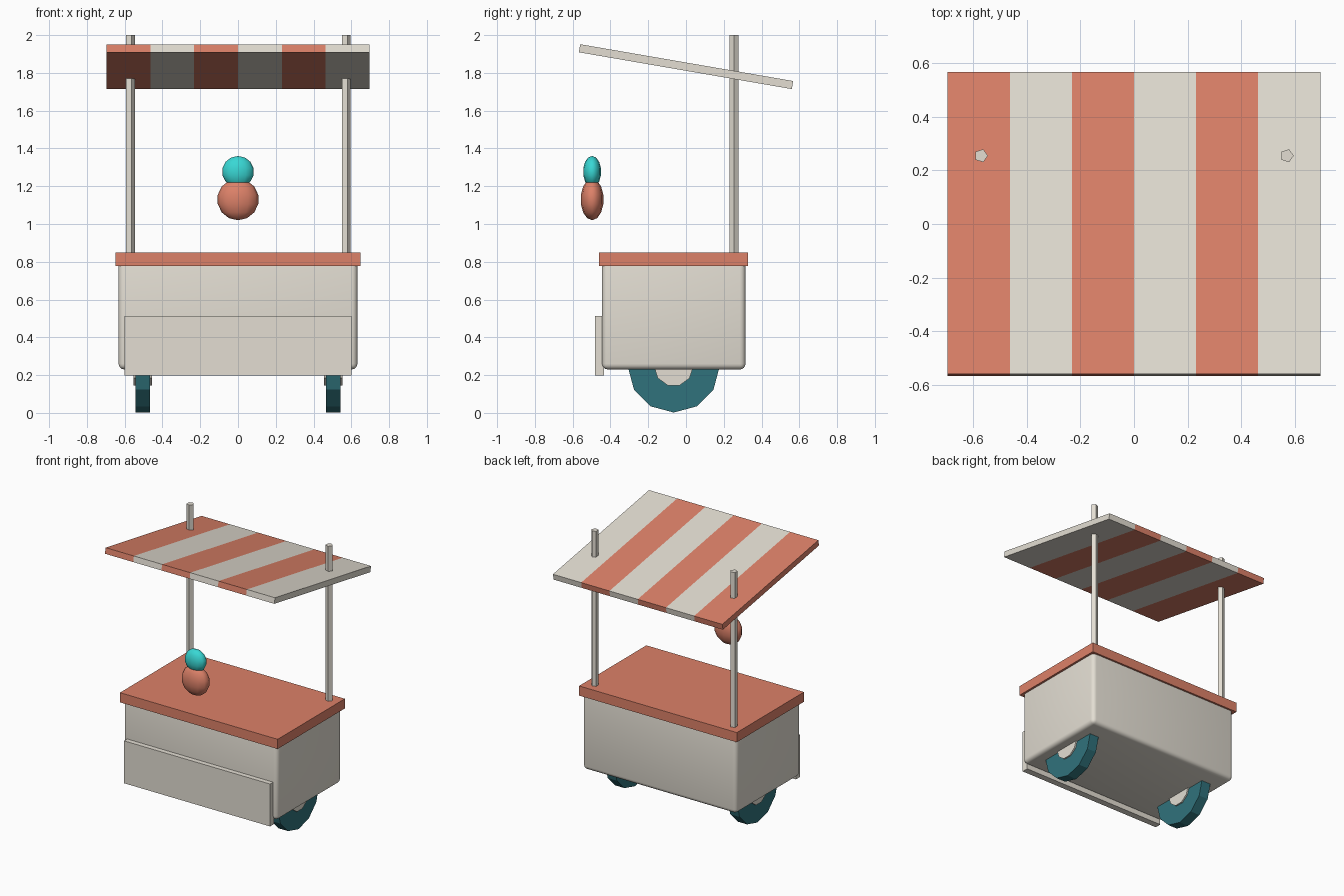
import bpy, bmesh
from math import radians, pi
from mathutils import Matrix

if "Cube" in bpy.data.objects:
    bpy.data.objects.remove(bpy.data.objects["Cube"])


def material(name, rgb):
    m = bpy.data.materials.new(name)
    m.diffuse_color = (*rgb, 1)
    m.use_nodes = True
    m.node_tree.nodes["Principled BSDF"].inputs["Base Color"].default_value = m.diffuse_color
    return m


CORAL = material("coral", (0.72, 0.22, 0.14))
CREAM = material("cream", (0.77, 0.73, 0.65))
TEAL = material("dark_teal", (0.03, 0.17, 0.2))
CYAN = material("cyan", (0.04, 0.68, 0.66))


def finish(bm, name, mats):
    bmesh.ops.recalc_face_normals(bm, faces=bm.faces)
    me = bpy.data.meshes.new(name)
    bm.to_mesh(me)
    bm.free()
    for m in mats:
        me.materials.append(m)
    ob = bpy.data.objects.new(name, me)
    bpy.context.collection.objects.link(ob)
    return ob


def smooth(ob, angle=40):
    bpy.ops.object.select_all(action='DESELECT')
    ob.select_set(True)
    bpy.context.view_layer.objects.active = ob
    bpy.ops.object.shade_smooth_by_angle(angle=radians(angle))


def box(name, lo, hi, mat, bevel=0):
    bm = bmesh.new()
    size = [h - l for l, h in zip(lo, hi)]
    mid = [(h + l) / 2 for l, h in zip(lo, hi)]
    bmesh.ops.create_cube(bm, size=1, matrix=Matrix.Translation(mid) @ Matrix.Diagonal((*size, 1)))
    if bevel:
        bmesh.ops.bevel(bm, geom=bm.edges[:], offset=bevel, segments=4, profile=0.5, affect='EDGES')
    ob = finish(bm, name, [mat])
    if bevel:
        smooth(ob)
    return ob


def cylinder(name, centre, r, depth, sides, mat, rot):
    bm = bmesh.new()
    bmesh.ops.create_cone(bm, cap_ends=True, segments=sides, radius1=r, radius2=r, depth=depth,
                          matrix=Matrix.Translation(centre) @ rot)
    return finish(bm, name, [mat])


def scoop(name, z, radii, mat):
    bm = bmesh.new()
    bmesh.ops.create_uvsphere(bm, u_segments=12, v_segments=7, radius=1,
                              matrix=Matrix.Translation((0, -0.497, z)) @ Matrix.Diagonal((*radii, 1)))
    smooth(finish(bm, name, [mat]), 50)


# Cart body, counter and front panel
box("cart_body", (-0.632, -0.444, 0.23), (0.632, 0.315, 0.82), CREAM, 0.03)
box("counter_top", (-0.648, -0.46, 0.777), (0.648, 0.329, 0.849), CORAL)
box("front_panel", (-0.6, -0.481, 0.197), (0.6, -0.433, 0.512), CREAM)

# Wheels with hubs, and canopy poles, on both sides
for side, s in (("left", -1), ("right", 1)):
    turn = Matrix.Rotation(pi / 2, 4, 'Y')
    cylinder(f"{side}_wheel", (s * 0.504, -0.065, 0.245), 0.243, 0.076, 12, TEAL, turn)
    cylinder(f"{side}_hub", (s * 0.504, -0.065, 0.245), 0.104, 0.098, 10, CREAM, turn)
    cylinder(f"{side}_pole", (s * 0.571, 0.255, 1.4), 0.0255, 1.2, 5, CREAM,
             Matrix.Rotation(-pi / 2, 4, 'Z'))

# Striped sloping canopy: one slab cut into six stripes
W, STRIPES = 1.392, 6
bm = bmesh.new()
bmesh.ops.create_cube(bm, size=1, matrix=Matrix.Diagonal((W, 1.144, 0.043, 1)))
for i in range(1, STRIPES):
    bmesh.ops.bisect_plane(bm, geom=bm.verts[:] + bm.edges[:] + bm.faces[:],
                           plane_co=(-W / 2 + W * i / STRIPES, 0, 0), plane_no=(1, 0, 0))
for f in bm.faces:
    x = f.calc_center_median().x
    f.material_index = min(STRIPES - 1, int((x + W / 2) / W * STRIPES)) % 2
bm.transform(Matrix.Translation((0, 0, 1.833)) @ Matrix.Rotation(radians(-9.8), 4, 'X'))
finish(bm, "striped_canopy", [CORAL, CREAM])

# Floating ice cream sign
scoop("lower_scoop", 1.13, (0.11, 0.061, 0.11), CORAL)
scoop("upper_scoop", 1.277, (0.085, 0.048, 0.083), CYAN)
